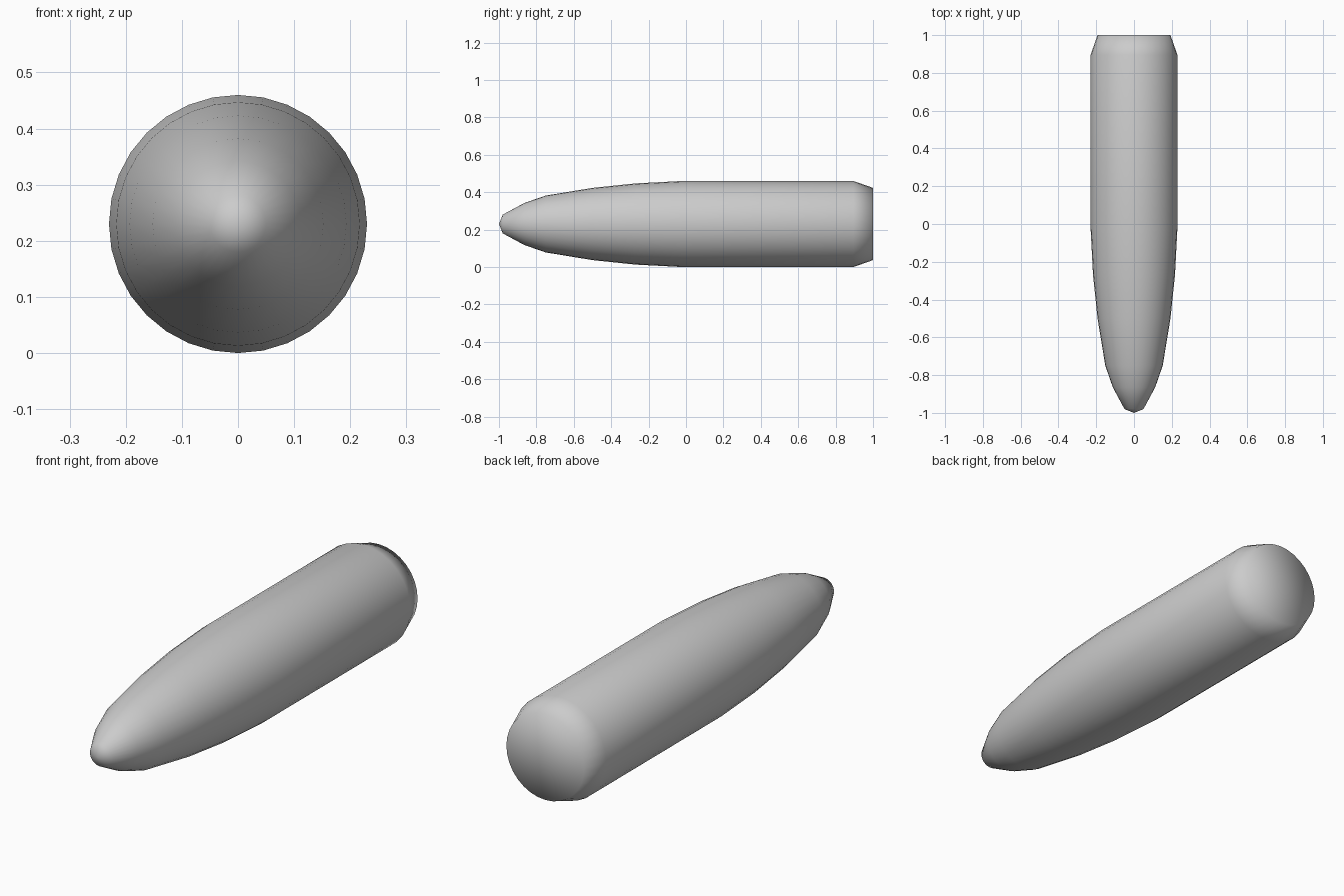
import bpy, bmesh, math

if "Cube" in bpy.data.objects:
    bpy.data.objects.remove(bpy.data.objects["Cube"])

SIDES = 32
AXIS_Z = 0.23

# Profile of the slug: (position along y, radius), pointed nose to bevelled base
profile = [(-0.98, 0.05), (-0.865, 0.112), (-0.75, 0.152), (-0.5, 0.193),
           (-0.27, 0.217), (-0.02, 0.23), (0.895, 0.23), (1.0, 0.193)]

bm = bmesh.new()

# Rings around the y axis
rings = []
for y, r in profile:
    rings.append([bm.verts.new((r * math.sin(2 * math.pi * i / SIDES), y,
                                AXIS_Z + r * math.cos(2 * math.pi * i / SIDES)))
                  for i in range(SIDES)])

# Side walls
for a, b in zip(rings, rings[1:]):
    for i in range(SIDES):
        j = (i + 1) % SIDES
        bm.faces.new((a[i], a[j], b[j], b[i]))

# Nose point and flat base, closed with fans
for ring, y in ((rings[0], -1.0), (rings[-1], 1.0)):
    centre = bm.verts.new((0, y, AXIS_Z))
    for i in range(SIDES):
        bm.faces.new((ring[i], ring[(i + 1) % SIDES], centre))

bmesh.ops.recalc_face_normals(bm, faces=bm.faces)
for f in bm.faces:
    f.smooth = True

mesh = bpy.data.meshes.new("bullet_body")
bm.to_mesh(mesh)
bm.free()
bpy.context.collection.objects.link(bpy.data.objects.new("bullet_body", mesh))
